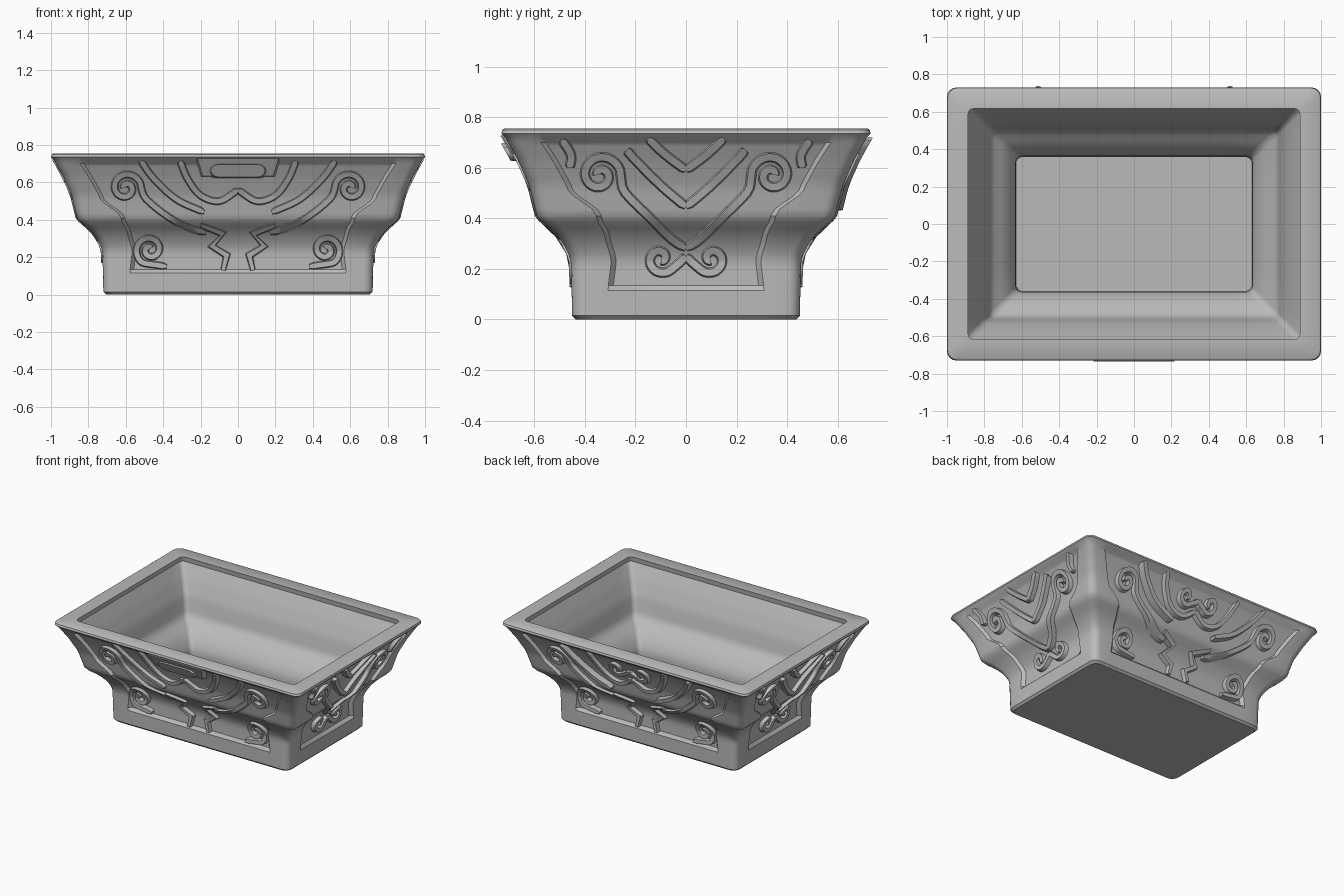
import bpy, bmesh
from math import sin, cos, pi, radians
from mathutils import Vector

cube = bpy.data.objects.get("Cube")
if cube:
    bpy.data.objects.remove(cube, do_unlink=True)

stone = bpy.data.materials.new("grey_stone")
stone.use_nodes = True
stone.diffuse_color = (0.5, 0.5, 0.5, 1)
shader = stone.node_tree.nodes["Principled BSDF"]
shader.inputs["Base Color"].default_value = (0.5, 0.5, 0.5, 1)
shader.inputs["Roughness"].default_value = 0.8

# Outer profile: height -> half length; the half width is a constant less
PROFILE = [(0, .705), (.015, .72), (.23, .725), (.26, .735), (.3, .755), (.35, .795),
           (.39, .845), (.41, .86), (.53, .89), (.63, .935), (.72, .985), (.735, 1), (.755, .995)]
# Width of the plain corner posts beside the sunk panels
MARGIN = [(0, .15), (.13, .155), (.3, .18), (.41, .245), (.44, .235), (.5, .16), (.7, .14)]
# How far the panel is sunk at each height
SUNK = [(.115, 0), (.135, .022), (.7, .022), (.72, 0)]
NARROWER = .27


def lerp_table(table, z):
    if z <= table[0][0]:
        return table[0][1]
    for (a, va), (b, vb) in zip(table, table[1:]):
        if z <= b:
            return va + (vb - va) * (z - a) / (b - a)
    return table[-1][1]


def halves(z, side):
    """Half span and half depth of a wall at height z."""
    long = lerp_table(PROFILE, z)
    return (long, long - NARROWER) if side % 2 == 0 else (long - NARROWER, long)


def turn(u, d, z, side):
    """Place a wall point: side 0 front, 1 left, 2 back, 3 right."""
    x, y = u, -d
    for _ in range(side):
        x, y = -y, x
    return Vector((x, y, z))


def on_wall(u, z, height, side):
    return turn(u, halves(z, side)[1] + height, z, side)


def finish(bm, name, angle=35):
    bmesh.ops.recalc_face_normals(bm, faces=bm.faces)
    mesh = bpy.data.meshes.new(name)
    bm.to_mesh(mesh)
    bm.free()
    obj = bpy.data.objects.new(name, mesh)
    bpy.context.collection.objects.link(obj)
    mesh.materials.append(stone)
    bpy.ops.object.select_all(action='DESELECT')
    obj.select_set(True)
    bpy.context.view_layer.objects.active = obj
    bpy.ops.object.shade_smooth_by_angle(angle=radians(angle))
    return obj


def ring(bm, z, radius, shrink=0, lift=0, sunk=0):
    """One rounded-rectangle loop, with a sunk panel on every side."""
    verts = []
    for side in range(4):
        span, depth = (h - shrink for h in halves(z, side))
        edge = span - lerp_table(MARGIN, z)
        cols = [(edge - .01, sunk), (edge + .01, 0), (span - radius, 0)]
        cols = [(-u, s) for u, s in reversed(cols)] + cols
        for u, s in cols:
            verts.append(bm.verts.new(turn(u, depth - s, z + lift, side)))
        for i in range(1, 4):
            a = -pi / 2 + i * pi / 8
            verts.append(bm.verts.new(turn(span - radius + radius * cos(a),
                                           depth - radius - radius * sin(a), z + lift, side)))
    return verts


# Planter body: outer wall, rim, inner wall and floor in one skin
bm = bmesh.new()
heights = [0, .015, .06, .115, .135] + [.16 + .025 * i for i in range(22)] + [.7, .72, .735, .75]
loops = [ring(bm, z, .05, sunk=lerp_table(SUNK, z)) for z in heights]
loops.append(ring(bm, .755, .05, .006))
loops.append(ring(bm, .755, .03, .108))
inner = [.72] + [.66 - .025 * i for i in range(24)]
loops += [ring(bm, z, .03, .093) for z in inner]
for a, b in zip(loops, loops[1:]):
    for i in range(len(a)):
        j = (i + 1) % len(a)
        bm.faces.new((a[i], a[j], b[j], b[i]))
bm.faces.new(loops[0])
bm.faces.new(loops[-1])
finish(bm, "planter_body")


def smooth(points, steps=7):
    """Catmull-Rom path through the points."""
    p = [Vector(q) for q in points]
    p = [2 * p[0] - p[1]] + p + [2 * p[-1] - p[-2]]
    out = []
    for a, b, c, d in zip(p, p[1:], p[2:], p[3:]):
        for i in range(steps):
            t = i / steps
            out.append(.5 * (2 * b + (c - a) * t + (2 * a - 5 * b + 4 * c - d) * t * t
                             + (3 * b - a - 3 * c + d) * t ** 3))
    return out + [p[-2]]


def spiral(u, z, radius, end, turns, way=1, tail=()):
    """Scroll winding outward to the end angle, then along its tail."""
    pts = []
    n = int(turns * 14)
    for i in range(n + 1):
        t = i / n
        a = radians(end) - way * turns * 2 * pi * (1 - t)
        r = radius * (.12 + .88 * t)
        pts.append((u + r * cos(a), z + r * sin(a)))
    return smooth(pts + list(tail), 3)


def ribbon(bm, path, side, mirror, width=.022, height=.008):
    """Raised bevelled band following the wall."""
    rows = []
    last = len(path) - 1
    for i, p in enumerate(path):
        t = (Vector(path[min(i + 1, last)]) - Vector(path[max(i - 1, 0)])).normalized()
        w = width * (.6 if i in (0, last) else 1)
        row = []
        for k, h in ((-1, -.035), (-.65, height), (.65, height), (1, -.035)):
            u, z = p[0] - t.y * w * k, p[1] + t.x * w * k
            row.append(bm.verts.new(on_wall(mirror * u, min(z, .735), h, side)))
        rows.append(row)
    for a, b in zip(rows, rows[1:]):
        for i in range(4):
            bm.faces.new((a[i], a[(i + 1) % 4], b[(i + 1) % 4], b[i]))
    bm.faces.new(rows[0])
    bm.faces.new(rows[-1])


def plate(bm, outline, side, height, inset):
    """Raised pad with sloping edges."""
    mid = sum((Vector(p) for p in outline), Vector((0, 0))) / len(outline)
    base = [bm.verts.new(on_wall(*p, -.035, side)) for p in outline]
    top = [bm.verts.new(on_wall(*(mid + (Vector(p) - mid) * inset), height, side)) for p in outline]
    for i in range(len(base)):
        j = (i + 1) % len(base)
        bm.faces.new((base[i], base[j], top[j], top[i]))
    bm.faces.new(top)


# Half patterns, mirrored about the middle of each wall
long_half = [
    spiral(.6, .57, .085, 185, 1.5, 1, [(.49, .51), (.38, .42), (.27, .36), (.17, .33)]),
    spiral(.47, .24, .08, 300, 1.5, -1, [(.45, .16), (.38, .15)]),
    smooth([(.52, .715), (.45, .62), (.33, .51), (.18, .44)]),
    smooth([(.31, .715), (.27, .62), (.2, .53), (.1, .5), (0, .56)]),
]
zigzag = [(.2, .37), (.08, .325), (.14, .26), (.06, .21), (.08, .13)]
short_half = [
    spiral(.34, .57, .085, 190, 1.5, 1, [(.24, .5), (.14, .4), (.06, .32), (0, .28)]),
    spiral(.1, .24, .062, 215, 1.1, -1, [(.02, .23), (0, .25)]),
    smooth([(.235, .67), (.2, .63), (.1, .53), (0, .445)]),
    smooth([(.15, .715), (.08, .65), (0, .59)]),
    smooth([(.49, .71), (.455, .65), (.46, .6)]),
]
for side, name in enumerate(("front", "left", "back", "right")):
    bm = bmesh.new()
    for mirror in (-1, 1):
        for i, path in enumerate(short_half if side % 2 else long_half):
            proud = .024 if side == 2 and i == 2 else .008
            ribbon(bm, path, side, mirror, height=proud)
        if side % 2 == 0:
            ribbon(bm, zigzag, side, mirror, .026)
        if side == 2:
            ribbon(bm, spiral(.1, .63, .06, 215, 1.1, -1, [(.02, .61), (0, .63)]), side, mirror)
    finish(bm, name + "_scrollwork", 40)

# Front name plate with a pillow pad
bm = bmesh.new()
plate(bm, [(-.23, .73), (-.2, .63), (.2, .63), (.23, .73)], 0, .012, .94)
finish(bm, "front_plate")
bm = bmesh.new()
pad = [(c * .12 + .05 * cos(a), .662 + .04 * sin(a))
       for c, start in ((1, -pi / 2), (-1, pi / 2))
       for a in (start + i * pi / 6 for i in range(7))]
plate(bm, pad, 0, .03, .85)
finish(bm, "front_pad")
